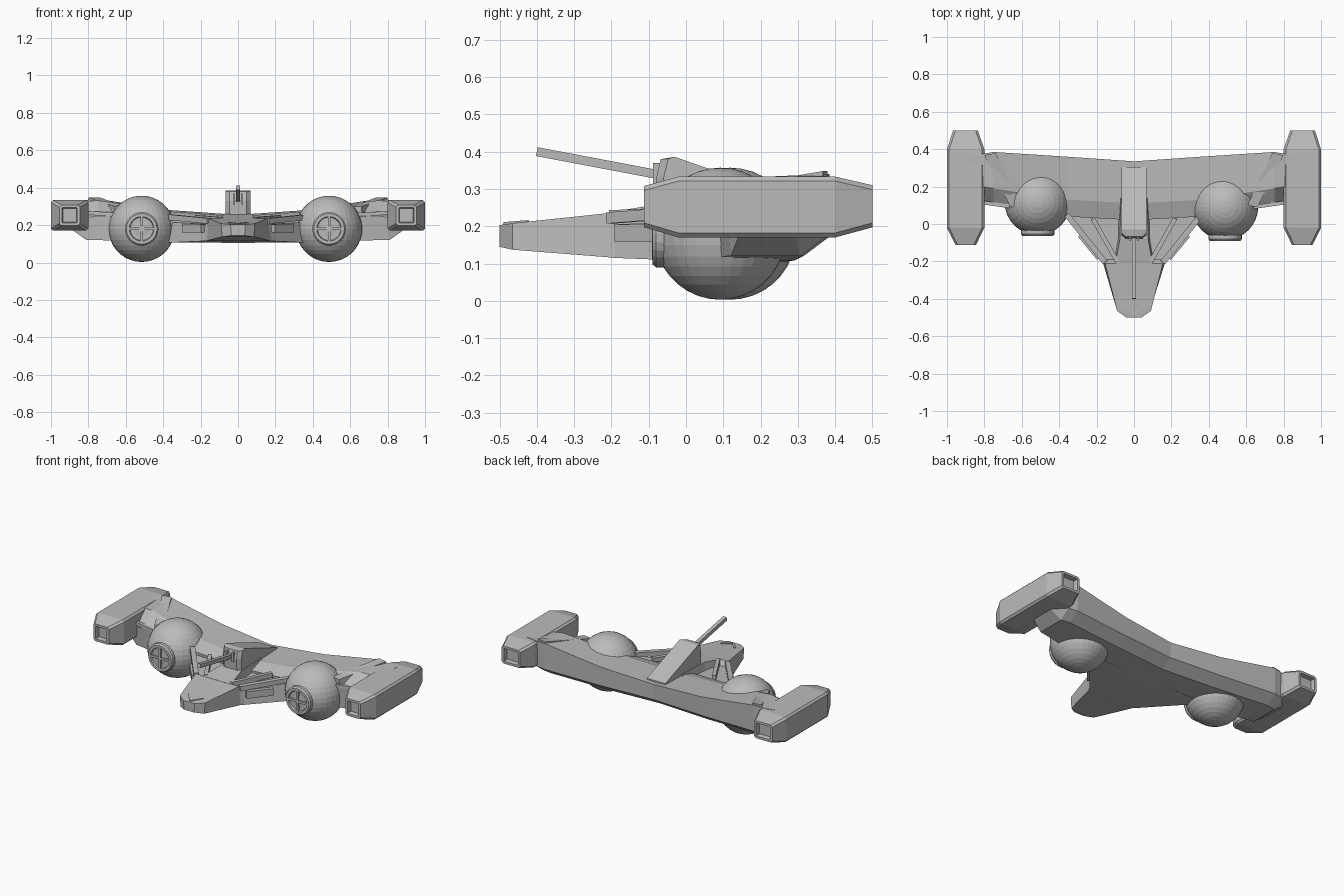
import bpy, bmesh, math
from mathutils import Vector

if "Cube" in bpy.data.objects:
    bpy.data.objects.remove(bpy.data.objects["Cube"], do_unlink=True)

GREY = (0.5, 0.5, 0.5, 1)
grey = bpy.data.materials.new("hull grey")
grey.use_nodes = True
grey.diffuse_color = GREY
grey.node_tree.nodes["Principled BSDF"].inputs["Base Color"].default_value = GREY


def finish(name, bm):
    bmesh.ops.recalc_face_normals(bm, faces=bm.faces)
    mesh = bpy.data.meshes.new(name)
    bm.to_mesh(mesh)
    bm.free()
    mesh.materials.append(grey)
    ob = bpy.data.objects.new(name, mesh)
    bpy.context.collection.objects.link(ob)
    return ob


def loft(name, rings, socket=0, depth=0.03):
    """Skin matching rings, cap both ends, optionally sink a socket in each cap."""
    bm = bmesh.new()
    rows = [[bm.verts.new(p) for p in ring] for ring in rings]
    n = len(rows[0])
    for a, b in zip(rows, rows[1:]):
        for i in range(n):
            j = (i + 1) % n
            bm.faces.new((a[i], a[j], b[j], b[i]))
    caps = [bm.faces.new(rows[0]), bm.faces.new(rows[-1])]
    bmesh.ops.recalc_face_normals(bm, faces=bm.faces)
    if socket:
        for cap in caps:
            bmesh.ops.inset_individual(bm, faces=[cap], thickness=socket)
            bmesh.ops.inset_individual(bm, faces=[cap], thickness=0.004, depth=-depth)
    return finish(name, bm)


def beam(name, p, q, width, height):
    """Straight bar from p to q, with its height kept close to vertical."""
    p, q = Vector(p), Vector(q)
    d = (q - p).normalized()
    side = d.cross(Vector((0, 0, 1)))
    side = side.normalized() if side.length > 0.01 else Vector((1, 0, 0))
    up = side.cross(d)
    corners = [(-1, -1), (1, -1), (1, 1), (-1, 1)]
    return loft(name, [[c + side * a * width / 2 + up * b * height / 2 for a, b in corners]
                       for c in (p, q)])


# Wing: cross-sections in y and z, mirrored about the centre
def section(x, front, low, lip, top, back):
    return [(x, front + 0.01, low), (x, front, lip), (x, front + 0.09, top - 0.008),
            (x, back, top), (x, back - 0.003, low + 0.05), (x, back - 0.07, low)]


half = [section(0.88, 0.13, 0.17, 0.25, 0.335, 0.365),
        section(0.81, 0.11, 0.12, 0.24, 0.335, 0.375),
        section(0.75, 0.10, 0.12, 0.25, 0.34, 0.385),
        section(0.36, 0.04, 0.108, 0.235, 0.28, 0.36)]
centre = section(0, 0.02, 0.105, 0.225, 0.255, 0.335)
loft("wing", half + [centre] + [[(-x, y, z) for x, y, z in r] for r in reversed(half)])


# Nose hull: stations of y, bottom half width, top half width, bottom z, top z
def trapezoid(y, wb, wt, low, top):
    return [(-wb, y, low), (wb, y, low), (wt, y, top), (-wt, y, top)]


loft("nose_hull", [trapezoid(*s) for s in (
    (-0.50, 0.035, 0.04, 0.145, 0.203),
    (-0.465, 0.085, 0.09, 0.137, 0.208),
    (-0.21, 0.165, 0.155, 0.117, 0.235),
    (-0.19, 0.18, 0.165, 0.115, 0.205),
    (0.04, 0.37, 0.35, 0.106, 0.215),
    (0.12, 0.37, 0.35, 0.106, 0.22))])
loft("spine", [trapezoid(*s) for s in (
    (-0.215, 0.11, 0.10, 0.18, 0.236),
    (-0.08, 0.09, 0.075, 0.18, 0.258),
    (0.14, 0.085, 0.07, 0.18, 0.262))])

# Notched visor on the nose tip
for s in (-1, 1):
    beam("visor_strip", (0, -0.485, 0.205), (s * 0.05, -0.425, 0.21), 0.014, 0.012)

# Turret block and gun
turret = []
for x, inset in ((-0.066, 0.02), (-0.045, 0), (0.045, 0), (0.066, 0.02)):
    turret.append([(x, -0.075 + inset, 0.24), (x, -0.08 + inset, 0.33),
                   (x, -0.068 + inset, 0.38), (x, -0.03, 0.386),
                   (x, 0.05, 0.358), (x, 0.305, 0.265), (x, 0.305, 0.24)])
loft("turret", turret)
beam("gun_barrel", (0, -0.40, 0.40), (0, -0.03, 0.33), 0.024, 0.024)
for s in (-1, 1):
    beam("gun_slot_cheek", (s * 0.022, -0.088, 0.34), (s * 0.022, -0.06, 0.34), 0.012, 0.06)

for s, side in ((1, "left"), (-1, "right")):
    # Rails and braces between the nose and the wing
    beam(side + "_rail", (s * 0.155, -0.205, 0.222), (s * 0.36, 0.05, 0.242), 0.03, 0.03)
    beam(side + "_brace", (s * 0.09, -0.20, 0.228), (s * 0.22, 0.03, 0.238), 0.024, 0.03)
    beam(side + "_side_panel", (s * 0.187, -0.185, 0.182), (s * 0.29, -0.06, 0.182),
         0.025, 0.045)

    # Raised strip across the wing tip
    loft(side + "_wing_strip", [
        [(s * 0.605, 0.10, z0), (s * 0.66, 0.09, z0), (s * 0.66, 0.09, z0 - 0.06),
         (s * 0.605, 0.10, z0 - 0.06)] if end == 0 else
        [(s * 0.74, 0.38, z0), (s * 0.80, 0.367, z0), (s * 0.80, 0.367, z0 - 0.06),
         (s * 0.74, 0.38, z0 - 0.06)]
        for end, z0 in ((0, 0.30), (1, 0.348))])
    beam(side + "_leading_edge", (s * 0.60, 0.085, 0.255), (s * 0.81, 0.115, 0.265), 0.02, 0.02)

    # Wing tip pod with a socket at each end
    rings = []
    for y, x0, x1, z0, z1 in ((-0.112, 0.845, 0.955, 0.197, 0.308),
                              (-0.02, 0.80, 1.0, 0.17, 0.333),
                              (0.40, 0.80, 1.0, 0.17, 0.333),
                              (0.50, 0.835, 0.967, 0.197, 0.31)):
        b = 0.012
        rings.append([(s * x, y, z) for x, z in (
            (x0 + b, z0), (x1 - b, z0), (x1, z0 + b), (x1, z1 - b),
            (x1 - b, z1), (x0 + b, z1), (x0, z1 - b), (x0, z0 + b))])
    loft(side + "_pod", rings, socket=0.016)

    # Ball with a round cap facing forward
    cx, cy, cz, r = (0.487, 0.092, 0.18, 0.177) if s > 0 else (-0.515, 0.118, 0.18, 0.177)
    bm = bmesh.new()
    bmesh.ops.create_uvsphere(bm, u_segments=32, v_segments=18, radius=r)
    bmesh.ops.translate(bm, verts=bm.verts, vec=(cx, cy, cz))
    finish(side + "_ball", bm)

    def circle(radius, dy):
        return [(cx + radius * math.cos(a), cy + dy, cz + radius * math.sin(a))
                for a in (math.tau * i / 24 for i in range(24))]
    loft(side + "_cap", [circle(0.09, -0.13), circle(0.09, -0.172), circle(0.082, -0.182),
                         circle(0.066, -0.182), circle(0.062, -0.172)])
    front = cy - 0.177
    beam(side + "_cap_crossbar", (cx - 0.07, front, cz), (cx + 0.07, front, cz), 0.012, 0.014)
    beam(side + "_cap_upright", (cx, front, cz - 0.07), (cx, front, cz + 0.07), 0.014, 0.012)
